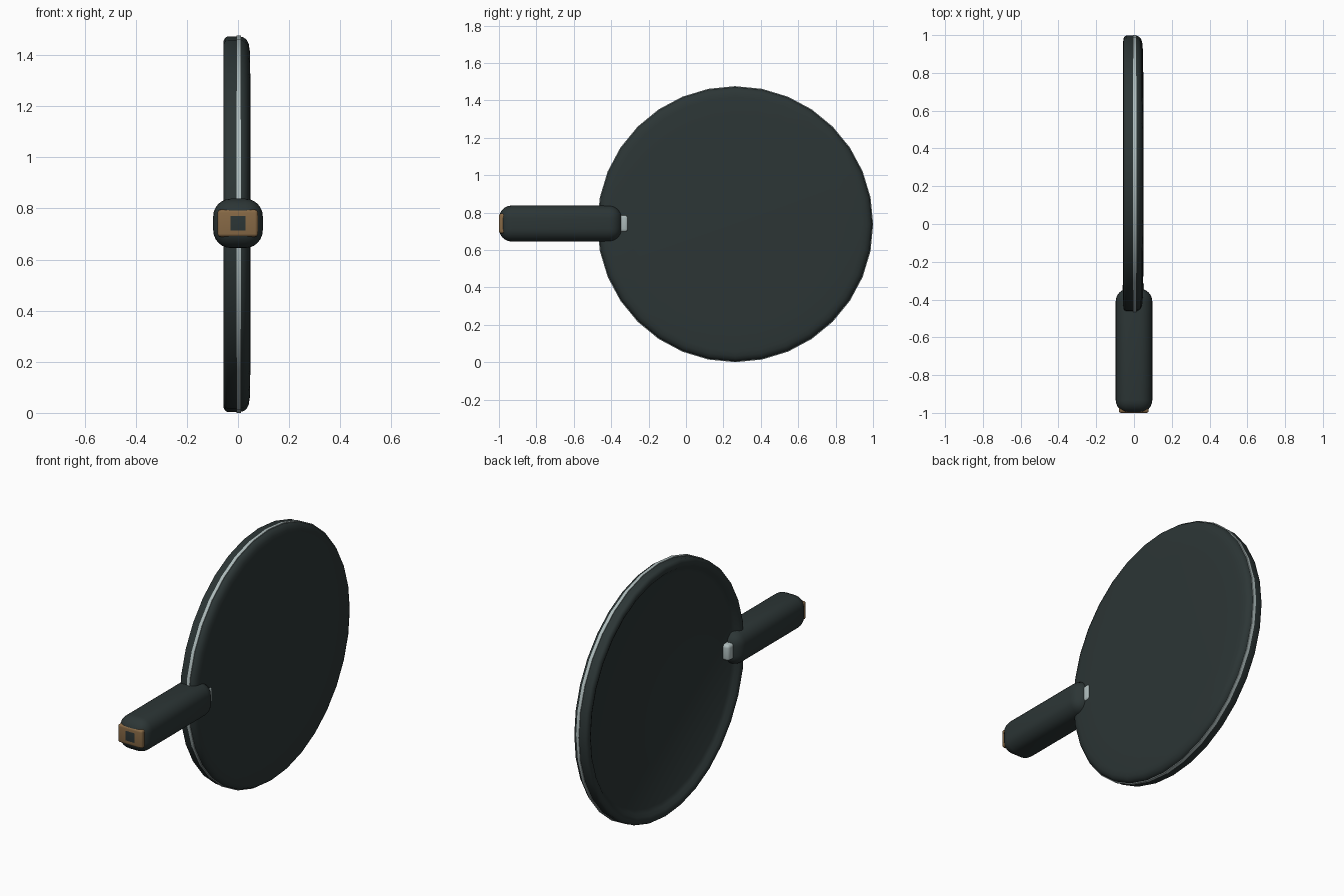
import bpy, bmesh, math

if "Cube" in bpy.data.objects:
    bpy.data.objects.remove(bpy.data.objects["Cube"])

def material(name, rgb):
    m = bpy.data.materials.new(name)
    m.diffuse_color = (*rgb, 1)
    m.use_nodes = True
    m.node_tree.nodes["Principled BSDF"].inputs["Base Color"].default_value = m.diffuse_color
    return m

DARK = material("dark_rubber", (0.025, 0.036, 0.036))
WOOD = material("brown_wood", (0.24, 0.14, 0.06))
LIGHT = material("pale_core", (0.42, 0.5, 0.5))
CY, CZ, SIDES = 0.263, 0.738, 32

def finish(name, bm, mat):
    bmesh.ops.recalc_face_normals(bm, faces=bm.faces)
    me = bpy.data.meshes.new(name)
    bm.to_mesh(me)
    bm.free()
    ob = bpy.data.objects.new(name, me)
    bpy.context.collection.objects.link(ob)
    me.materials.append(mat)
    bpy.ops.object.select_all(action='DESELECT')
    ob.select_set(True)
    bpy.context.view_layer.objects.active = ob
    bpy.ops.object.shade_smooth_by_angle(angle=math.radians(40))
    return ob

def disc(name, profile, mat):
    """Revolve an (x, radius) profile about the blade's x axis and cap both ends."""
    bm = bmesh.new()
    rings = [[bm.verts.new((x, CY + r * math.cos(2 * math.pi * i / SIDES),
                            CZ + r * math.sin(2 * math.pi * i / SIDES)))
              for i in range(SIDES)] for x, r in profile]
    for a, b in zip(rings, rings[1:]):
        for i in range(SIDES):
            j = (i + 1) % SIDES
            bm.faces.new((a[i], a[j], b[j], b[i]))
    bm.faces.new(rings[0])
    bm.faces.new(rings[-1])
    return finish(name, bm, mat)

def rounded_box(name, lo, hi, bevel, segments, mat):
    bm = bmesh.new()
    bmesh.ops.create_cube(bm, size=1)
    for v in bm.verts:
        v.co = [(l + h) / 2 + c * (h - l) for l, h, c in zip(lo, hi, v.co)]
    bmesh.ops.bevel(bm, geom=bm.edges[:], offset=bevel, segments=segments,
                    profile=0.5, affect='EDGES')
    return finish(name, bm, mat)

# blade as one closed shell: domed right face, lipped and recessed left face
disc("blade_rubber", [
    (0.049, 0.54), (0.046, 0.68), (0.042, 0.705), (0.034, 0.722), (0.022, 0.731), (0.010, 0.734),
    (-0.042, 0.734), (-0.051, 0.729), (-0.056, 0.718), (-0.057, 0.705),
    (-0.050, 0.690), (-0.036, 0.675), (-0.024, 0.655)], DARK)

# pale stripe around the rim
disc("rim_stripe", [(-0.006, 0.730), (-0.006, 0.738), (0.012, 0.738), (0.012, 0.730)], LIGHT)

# handle grip, wooden butt and the core tongue emerging onto the blade
rounded_box("handle_grip", (-0.097, -1.0, 0.645), (0.097, -0.342, 0.838), 0.069, 6, DARK)
rounded_box("handle_butt", (-0.08, -0.9999, 0.689), (0.078, -0.8, 0.795), 0.012, 4, WOOD)
rounded_box("core_tongue", (-0.06, -0.5, 0.694), (0.054, -0.308, 0.789), 0.018, 4, LIGHT)
